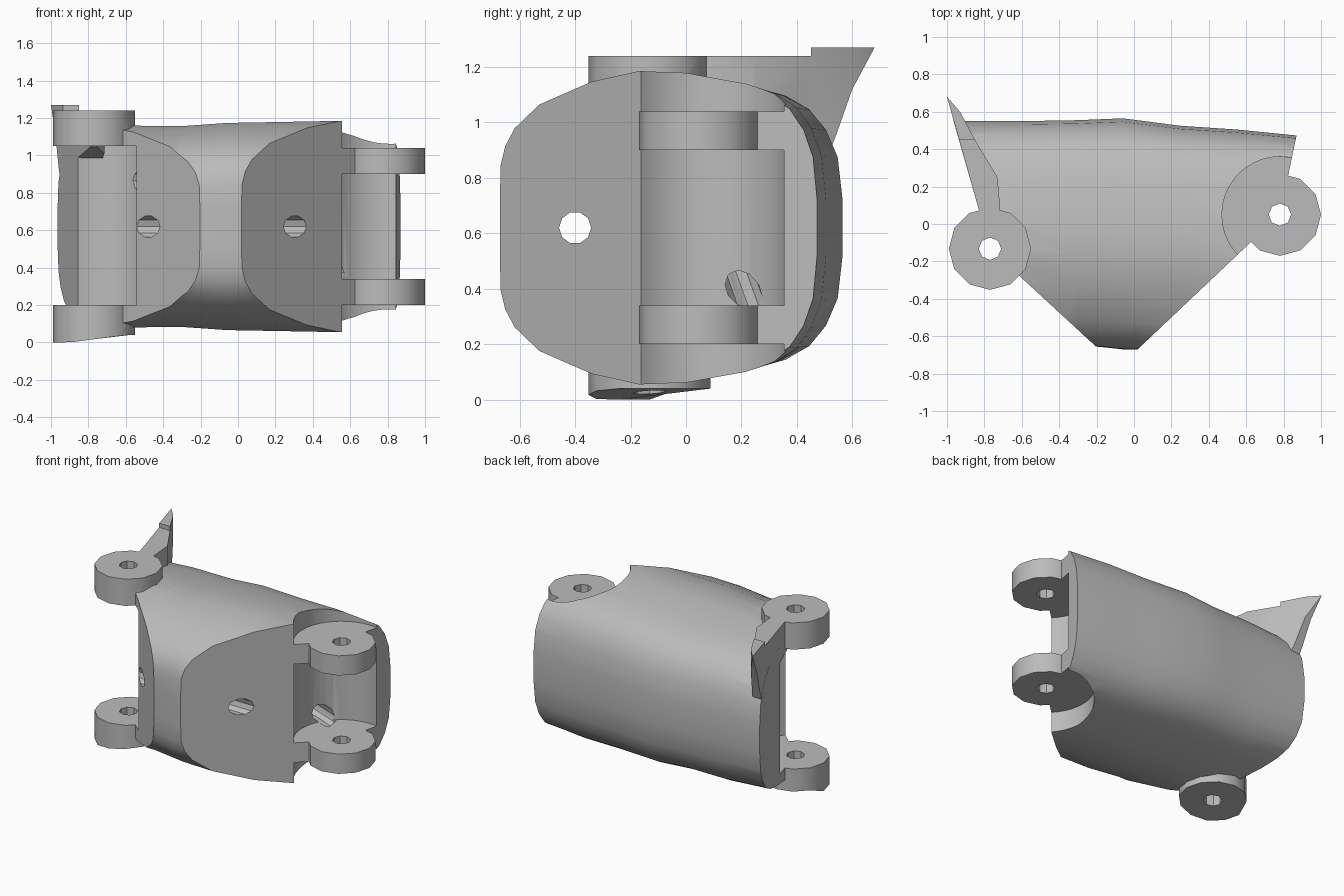
import bpy, bmesh, math
from mathutils import Vector

cube = bpy.data.objects.get("Cube")
if cube:
    bpy.data.objects.remove(cube, do_unlink=True)

grey = bpy.data.materials.new("plain grey")
grey.use_nodes = True
grey.diffuse_color = (0.5, 0.5, 0.5, 1)
grey.node_tree.nodes["Principled BSDF"].inputs["Base Color"].default_value = (0.5, 0.5, 0.5, 1)


def finish(name, bm):
    bmesh.ops.recalc_face_normals(bm, faces=bm.faces[:])
    mesh = bpy.data.meshes.new(name)
    bm.to_mesh(mesh)
    bm.free()
    ob = bpy.data.objects.new(name, mesh)
    bpy.context.collection.objects.link(ob)
    mesh.materials.append(grey)
    return ob


def loft(name, rings):
    """Skin a row of closed rings and cap both ends."""
    bm = bmesh.new()
    rows = [[bm.verts.new(p) for p in ring] for ring in rings]
    n = len(rows[0])
    for a, b in zip(rows, rows[1:]):
        for i in range(n):
            j = (i + 1) % n
            bm.faces.new((a[i], a[j], b[j], b[i]))
    bm.faces.new(rows[0])
    bm.faces.new(rows[-1])
    return finish(name, bm)


def prism_z(name, plan, low, high):
    return loft(name, [[(x, y, z) for x, y in plan] for z in (low, high)])


def rod(name, start, end, radius, sides):
    start, end = Vector(start), Vector(end)
    axis = end - start
    turn = axis.to_track_quat('Z', 'Y')
    ring = [turn @ Vector((radius * math.cos(t), radius * math.sin(t), 0))
            for t in (2 * math.pi * i / sides for i in range(sides))]
    return loft(name, [[p + c for p in ring] for c in (start, end)])


def upright(name, centre, radius, low, high, sides):
    return rod(name, (*centre, low), (*centre, high), radius, sides)


def combine(target, tool, operation):
    mod = target.modifiers.new(operation.lower(), 'BOOLEAN')
    mod.operation = operation
    mod.solver = 'EXACT'
    mod.object = tool
    bpy.context.view_layer.objects.active = target
    bpy.ops.object.modifier_apply(modifier=mod.name)
    bpy.data.objects.remove(tool, do_unlink=True)


MID = 0.62
RIGHT = (0.78, 0.05)
LEFT = (-0.77, -0.132)

# Rounded shell: depth and half height of the upper half of the cross-section
half = [(-0.675, 0.1), (-0.672, 0.23), (-0.655, 0.3), (-0.62, 0.365), (-0.53, 0.45),
        (-0.34, 0.53), (-0.17, 0.565), (0, 0.56), (0.2, 0.52), (0.3, 0.485),
        (0.37, 0.435), (0.42, 0.36), (0.455, 0.26), (0.47, 0.1)]
# Stations along the shell: x, front depth, back depth, height scale
stations = [(-1.05, 0.645, 0.55, 0.89), (-0.6, 0.645, 0.55, 0.955), (-0.3, 0.645, 0.555, 0.95),
            (-0.06, 0.67, 0.565, 0.98), (0.25, 0.675, 0.525, 0.99),
            (0.55, 0.675, 0.505, 1.0), (0.95, 0.675, 0.465, 0.98)]
rings = []
for x, front, back, tall in stations:
    pts = [(y * (front / 0.675 if y < 0 else back / 0.47), h * tall) for y, h in half]
    rings.append([(x, y, MID + h) for y, h in pts] + [(x, y, MID - h) for y, h in reversed(pts)])
body = loft("hinged_link_body", rings)

# Trim with slanted planes that meet at the two hinge axes
plan = [LEFT, (-0.155, -0.7), (-0.012, -0.7), RIGHT, (0.9, 0.62), (-0.985, 0.62)]
combine(body, prism_z("trim", plan, -1, 2), 'INTERSECT')

# Round clearances for the mating links
for centre, low, high in [(RIGHT, 0.34, 0.9), (RIGHT, 1.04, 1.6), (RIGHT, -0.4, 0.2),
                          (LEFT, 0.2, 1.05)]:
    combine(body, upright("clearance", centre, 0.31, low, high, 40), 'DIFFERENCE')

# Hinge lugs
for centre, low, high in [(RIGHT, 0.2, 0.34), (RIGHT, 0.9, 1.04), (LEFT, 1.05, 1.24)]:
    combine(body, upright("lug", centre, 0.22, low, high, 12), 'UNION')
lower_lug = upright("lower_lug", LEFT, 0.22, 0.04, 0.2, 12)
for v in lower_lug.data.vertices:
    if v.co.z < 0.1 and v.co.y < -0.1:
        v.co.z -= 0.04 * min(1, max(0, (-0.6 - v.co.x) / 0.3))
combine(body, lower_lug, 'UNION')

# Tapered fin rising from the upper left lug
fin_plan = [LEFT, (-0.715, 0.08), (-0.73, 0.25), (-0.85, 0.45), (-0.93, 0.6),
            (-1.0, 0.68), (-0.832, 0.085)]
fin_side = [(-0.13, 1.06), (-0.13, 1.24), (0.45, 1.24), (0.45, 1.27), (0.68, 1.27),
            (0.6, 1.12), (0.54, 0.95), (0.5, 0.85), (0.2, 0.98)]
fin = prism_z("fin", fin_plan, 0.5, 1.5)
side = loft("fin_side", [[(x, y, z) for y, z in fin_side] for x in (-1.3, -0.4)])
combine(fin, side, 'INTERSECT')
combine(body, fin, 'UNION')

# Pin holes, front cross hole and slanted cord channel
for centre in (LEFT, RIGHT):
    combine(body, upright("pin_hole", centre, 0.06, -0.5, 1.8, 8), 'DIFFERENCE')
combine(body, rod("cross_hole", (-0.9, -0.4, MID), (0.9, -0.4, MID), 0.058, 10), 'DIFFERENCE')
combine(body, rod("cord_channel", (-0.6, 0.03, 0.89), (0.6, 0.22, 0.36), 0.06, 10), 'DIFFERENCE')

# Smooth shell, crisp cut edges
bpy.ops.object.select_all(action='DESELECT')
body.select_set(True)
bpy.context.view_layer.objects.active = body
bpy.ops.object.shade_smooth_by_angle(angle=math.radians(33))
